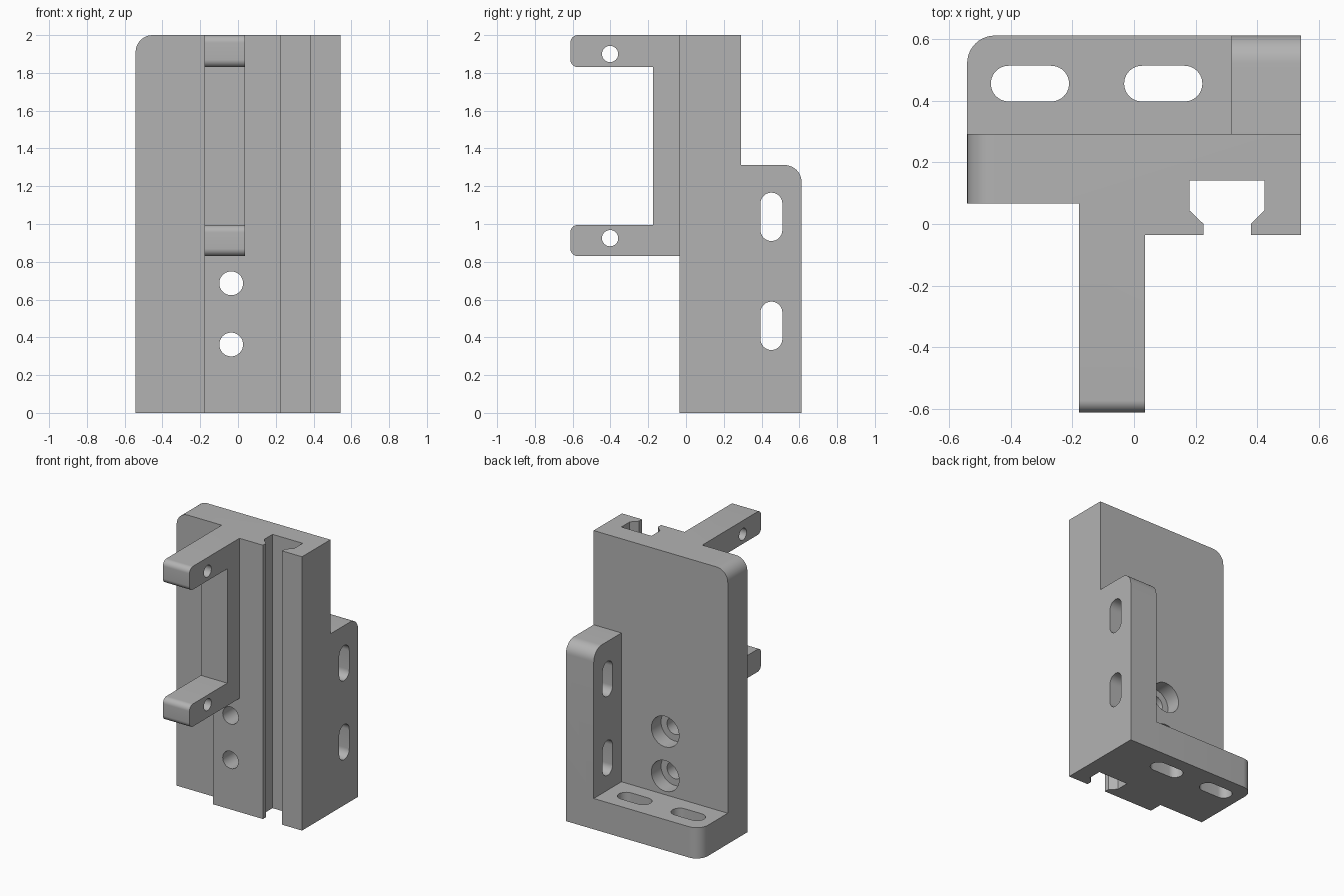
import bpy
import bmesh
import math
from mathutils import Vector

cube = bpy.data.objects.get("Cube")
if cube:
    bpy.data.objects.remove(cube, do_unlink=True)

grey = bpy.data.materials.new("plain grey")
grey.use_nodes = True
GREY = (0.45, 0.45, 0.45, 1)
grey.diffuse_color = GREY
grey.node_tree.nodes["Principled BSDF"].inputs["Base Color"].default_value = GREY


def rounded(points, steps=10):
    """Outline from (a, b) or (a, b, radius) corners, all radii on right angles."""
    out = []
    for i, p in enumerate(points):
        corner = Vector(p[:2])
        if len(p) == 2:
            out.append(corner)
            continue
        r = p[2]
        back = (Vector(points[i - 1][:2]) - corner).normalized() * r
        ahead = (Vector(points[(i + 1) % len(points)][:2]) - corner).normalized() * r
        for s in range(steps + 1):
            t = math.pi / 2 * s / steps
            out.append(corner + back * (1 - math.sin(t)) + ahead * (1 - math.cos(t)))
    return out


def prism(name, points, axis, low, high):
    """Extrude an outline along an axis: x uses (y, z), y uses (x, z), z uses (x, y)."""
    place = {"x": lambda a, b, d: (d, a, b),
             "y": lambda a, b, d: (a, d, b),
             "z": lambda a, b, d: (a, b, d)}[axis]
    bm = bmesh.new()
    face = bm.faces.new([bm.verts.new(place(p.x, p.y, low)) for p in rounded(points)])
    new = bmesh.ops.extrude_face_region(bm, geom=[face])["geom"]
    shift = Vector(place(0, 0, high - low))
    bmesh.ops.translate(bm, vec=shift, verts=[g for g in new if isinstance(g, bmesh.types.BMVert)])
    bmesh.ops.remove_doubles(bm, verts=bm.verts, dist=0.0001)
    bmesh.ops.recalc_face_normals(bm, faces=bm.faces)
    mesh = bpy.data.meshes.new(name)
    bm.to_mesh(mesh)
    bm.free()
    mesh.materials.append(grey)
    obj = bpy.data.objects.new(name, mesh)
    bpy.context.collection.objects.link(obj)
    return obj


def slot(a, b, width, height):
    """Corners of a round hole or a long slot."""
    r, w, h = min(width, height) / 2, width / 2, height / 2
    return [(a - w, b - h, r), (a + w, b - h, r), (a + w, b + h, r), (a - w, b + h, r)]


def combine(target, tool, operation):
    tool.hide_render = True
    mod = target.modifiers.new(operation, "BOOLEAN")
    mod.operation = operation
    mod.solver = "EXACT"
    mod.object = tool
    bpy.context.view_layer.objects.active = target
    bpy.ops.object.modifier_apply(modifier=mod.name)
    bpy.data.objects.remove(tool, do_unlink=True)


L, R = -0.542, 0.542
FRONT, BACK, REAR = -0.035, 0.292, 0.612
THICK = 0.225

# Main upright plate with one rounded top corner
body = prism("mounting_bracket", [(L, 0), (R, 0), (R, 2), (L, 2, 0.09)], "y", FRONT, BACK)

# Added parts: forked arm, side flange, foot flange
fork = [(0.1, 0.83), (-0.612, 0.83, 0.04), (-0.612, 0.995, 0.04), (-0.175, 0.995),
        (-0.175, 1.83), (-0.612, 1.83, 0.04), (-0.612, 2, 0.04), (0.1, 2)]
parts = [
    prism("forked_arm", fork, "x", -0.178, 0.036),
    prism("side_flange", [(0.2, 0), (REAR, 0), (REAR, 1.312, 0.09), (0.2, 1.312)],
          "x", R - THICK, R),
    prism("foot_flange", [(L, 0.2), (R, 0.2), (R, REAR), (L, REAR, 0.09)], "z", 0, THICK),
]
for part in parts:
    combine(body, part, "UNION")

# Step on the right front edge, and the T-shaped channel
channel = [(0.226, -0.1), (0.38, -0.1), (0.38, 0), (0.424, 0.044), (0.424, 0.141),
           (0.18, 0.141), (0.18, 0.044), (0.226, 0)]
step = [(-0.7, -0.1), (-0.178, -0.1), (-0.178, 0.066), (-0.7, 0.066)]
cutters = [prism("channel_cutter", channel, "z", -0.1, 2.1),
           prism("step_cutter", step, "z", -0.1, 2.1)]
# Pin holes through both arms
for z in (0.925, 1.9):
    cutters.append(prism("pin_hole_cutter", slot(-0.402, z, 0.086, 0.086), "x", -0.3, 0.2))
# Counterbored screw holes
for z in (0.362, 0.686):
    cutters.append(prism("screw_hole_cutter", slot(-0.036, z, 0.126, 0.126), "y", -0.1, 0.25))
    cutters.append(prism("counterbore_cutter", slot(-0.036, z, 0.224, 0.224), "y", 0.18, 0.35))
# Long slots in the two flanges
for z in (0.461, 1.038):
    cutters.append(prism("side_slot_cutter", slot(0.452, z, 0.116, 0.256), "x", 0.25, 0.6))
for x in (-0.338, 0.095):
    cutters.append(prism("foot_slot_cutter", slot(x, 0.456, 0.254, 0.116), "z", -0.1, 0.3))
for cutter in cutters:
    # The step must leave the arm intact, so every cut is kept local
    combine(body, cutter, "DIFFERENCE")

# Merge coplanar faces and keep hard edges
bm = bmesh.new()
bm.from_mesh(body.data)
bmesh.ops.remove_doubles(bm, verts=bm.verts, dist=0.0001)
bmesh.ops.dissolve_limit(bm, angle_limit=0.01, verts=bm.verts, edges=bm.edges)
bm.to_mesh(body.data)
bm.free()
body.select_set(True)
bpy.context.view_layer.objects.active = body
bpy.ops.object.shade_smooth_by_angle(angle=math.radians(30))
